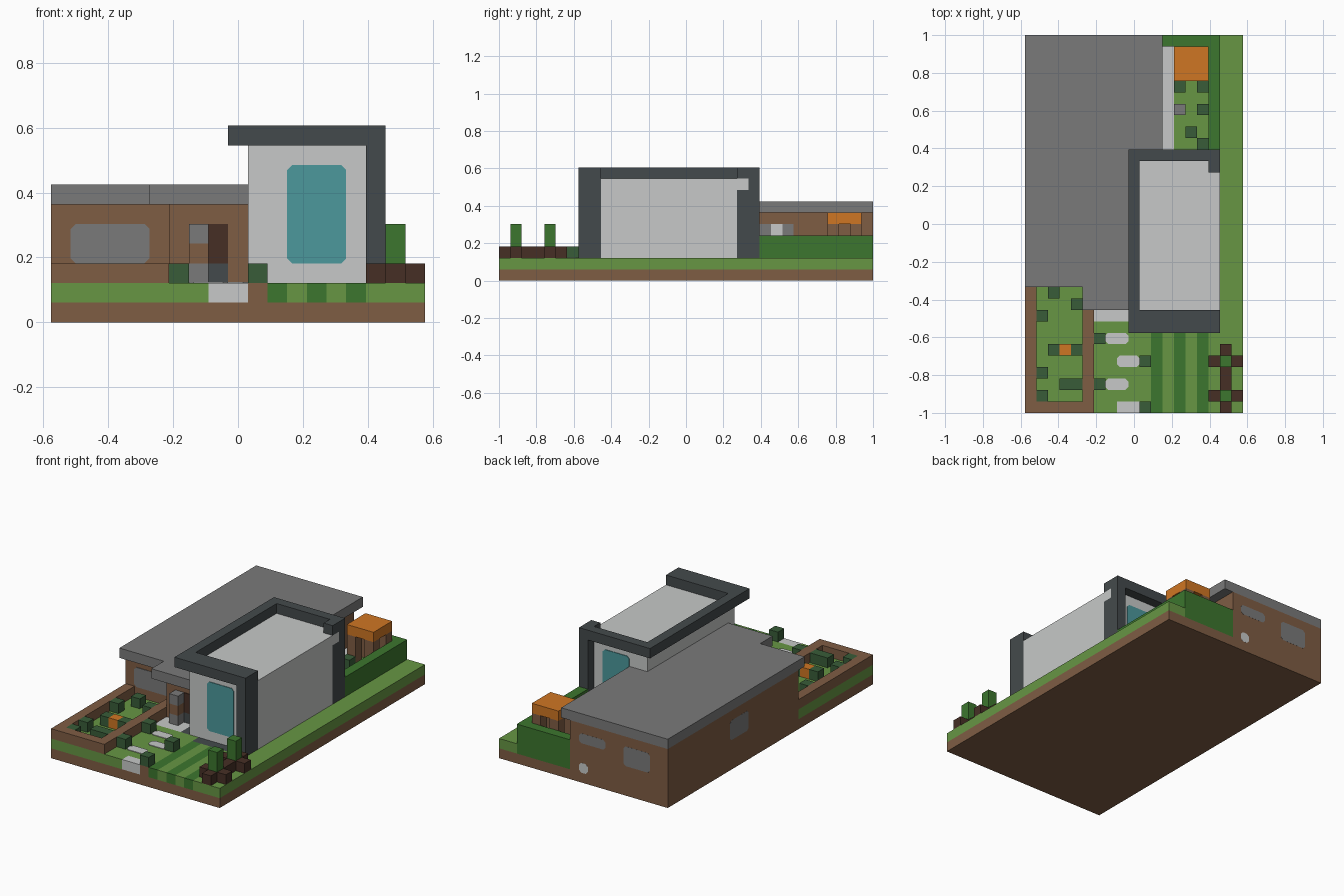
import bpy, bmesh
from mathutils import Vector

if "Cube" in bpy.data.objects:
    bpy.data.objects.remove(bpy.data.objects["Cube"])

U = 2 / 33                       # one block
ORIGIN = Vector((-9.5, -16.5, 0))


def material(name, rgb):
    lin = [((c / 255 + 0.055) / 1.055) ** 2.4 for c in rgb]
    m = bpy.data.materials.new(name)
    m.use_nodes = True
    m.diffuse_color = (*lin, 1)
    m.node_tree.nodes["Principled BSDF"].inputs["Base Color"].default_value = (*lin, 1)
    return m


brown = material("brown earth", (127, 93, 68))
grass = material("light grass", (103, 150, 68))
hedge = material("hedge green", (60, 118, 46))
leaf = material("dark leaf", (56, 92, 56))
white = material("white wall", (199, 201, 200))
stone = material("grey stone", (122, 122, 122))
coal = material("charcoal", (68, 74, 76))
orange = material("orange", (207, 118, 35))
wood = material("dark wood", (70, 47, 37))
glass = material("teal glass", (76, 152, 156))


def add_box(bm, lo, hi):
    verts = bmesh.ops.create_cube(bm, size=1)["verts"]
    lo, hi = Vector(lo), Vector(hi)
    for v in verts:
        v.co = (ORIGIN + (lo + hi) / 2 + v.co * (hi - lo)) * U
    return verts


def finish(name, bm, mat):
    mesh = bpy.data.meshes.new(name)
    bm.to_mesh(mesh)
    bm.free()
    mesh.materials.append(mat)
    obj = bpy.data.objects.new(name, mesh)
    bpy.context.scene.collection.objects.link(obj)


def blocks(name, mat, *boxes):
    """Boxes given as (x range, y range, z range) in blocks."""
    bm = bmesh.new()
    for x, y, z in boxes:
        add_box(bm, (x[0], y[0], z[0]), (x[1], y[1], z[1]))
    finish(name, bm, mat)


def cubes(name, mat, cells, z=(2, 3)):
    blocks(name, mat, *[((i, i + 1), (j, j + 1), z) for i, j in cells])


def plate(name, mat, axis, at, a, b, corner=0.25):
    """Thin panel with clipped corners, facing along axis, centred at a plane."""
    lo, hi = [a[0], b[0]], [a[1], b[1]]
    lo.insert(axis, at - 0.06)
    hi.insert(axis, at + 0.06)
    bm = bmesh.new()
    add_box(bm, lo, hi)
    if corner:
        edges = [e for e in bm.edges
                 if abs((e.verts[0].co - e.verts[1].co).normalized()[axis]) > 0.9]
        bmesh.ops.bevel(bm, geom=edges, offset=corner * U, segments=1, affect='EDGES')
    finish(name, bm, mat)


# Ground
blocks("earth_base", brown, ((0, 19), (0, 33), (0, 1)))
blocks("lawn", grass,
       ((0, 8), (0, 8), (1, 2)), ((0, 6), (8, 12), (1, 2)),
       ((8, 11), (1, 8), (1, 2)),
       ((12, 13), (0, 7), (1, 2)), ((14, 15), (0, 7), (1, 2)),
       ((16, 19), (0, 7), (1, 2)), ((17, 19), (7, 33), (1, 2)),
       ((13, 17), (23, 32), (1, 2)))
blocks("lawn_stripes", hedge, *[((i, i + 1), (0, 7), (1, 2)) for i in (11, 13, 15)])
blocks("bush_soil", brown, ((10, 11), (0, 1), (1, 2)))
blocks("porch_and_side_path", white, ((6, 9), (8, 10), (1, 2)),
       ((8, 10), (0, 1), (1, 2)), ((11, 13), (23, 32), (1, 2)))
for j, i in ((2, 7), (4, 8), (6, 7)):
    plate("stepping_stone", white, 2, 2, (i, i + 2), (j, j + 1))
cubes("path_bushes", leaf, [(6, 2), (6, 6), (10, 0), (10, 4)])

# Walled planting bed
blocks("bed_wall", brown, ((0, 1), (0, 12), (2, 3)), ((1, 6), (0, 1), (2, 3)),
       ((5, 6), (1, 12), (2, 3)))
cubes("bed_bushes", leaf, [(2, 10), (4, 9), (1, 8), (2, 5), (4, 5), (1, 3),
                           (3, 2), (4, 2), (1, 1)])
cubes("bed_flower", orange, [(3, 5)])

# Front corner shrubs, each ringed by logs
for j in (1, 4):
    cubes("shrub_logs", wood, [(16, j), (18, j), (17, j - 1), (17, j + 1)])
    cubes("shrub", hedge, [(17, j)], (2, 5))

# Low wing
blocks("wing_walls", brown, ((0, 6), (12, 33), (1, 6)), ((6, 10), (10, 33), (1, 6)),
       ((10, 11), (22, 33), (1, 6)))
blocks("wing_roof", stone, ((0, 5), (11, 33), (6, 7)), ((5, 10), (9, 33), (6, 7)),
       ((10, 12), (22, 33), (6, 7)))
plate("front_window", stone, 1, 12, (1, 5), (3, 5))
plate("side_window", stone, 0, 0.05, (20, 23), (3, 5))
plate("back_window_wide", stone, 1, 32.95, (2, 5), (3, 5))
plate("back_window_slim", stone, 1, 32.95, (7, 10), (4, 5))
plate("back_vent", white, 1, 32.95, (9, 10), (1, 2))
plate("garden_window", stone, 0, 11, (23, 26), (4, 5), 0)
plate("garden_door", white, 0, 11.02, (24, 25), (2, 5), 0)

# Entrance
plate("door", wood, 1, 10, (8, 9), (3, 5), 0)
plate("door_foot", coal, 1, 10, (8, 9), (2, 3), 0)
blocks("entry_post", stone, ((7, 8), (9, 10), (2, 3)), ((7, 8), (9, 10), (4, 5)))
blocks("entry_post_band", brown, ((7, 8), (9, 10), (3, 4)))

# Tall white hall inside a charcoal frame
blocks("hall", white, ((10, 17), (9, 21), (2, 9)), ((10, 16), (8, 22), (2, 9)),
       ((16, 17), (21, 22), (8, 9)))
blocks("hall_floor", coal, ((9, 17), (7, 10), (1, 2)))
blocks("hall_base", brown, ((10, 17), (10, 23), (1, 2)))
blocks("frame_top", coal, ((9, 17), (7, 9), (9, 10)), ((9, 17), (22, 23), (9, 10)),
       ((9, 10), (9, 22), (9, 10)), ((16, 17), (21, 22), (9, 10)))
blocks("frame_legs", coal, ((16, 17), (7, 9), (2, 9)), ((16, 17), (21, 23), (2, 9)))
for name, y in (("hall_front_window", 8), ("hall_back_window", 22)):
    plate(name, glass, 1, y, (12, 15), (3, 8))

# Rear garden
blocks("garden_hedge", hedge, ((11, 17), (32, 33), (1, 4)), ((16, 17), (23, 32), (2, 4)))
cubes("garden_bushes", leaf, [(13, 28), (15, 28), (15, 26), (14, 24), (15, 23)])
cubes("garden_stone", stone, [(13, 26)])
cubes("shelter_posts", brown, [(i, j) for i in (13, 15) for j in (29, 31)], (2, 5))
blocks("shelter_roof", orange, ((13, 16), (29, 32), (5, 6)))
